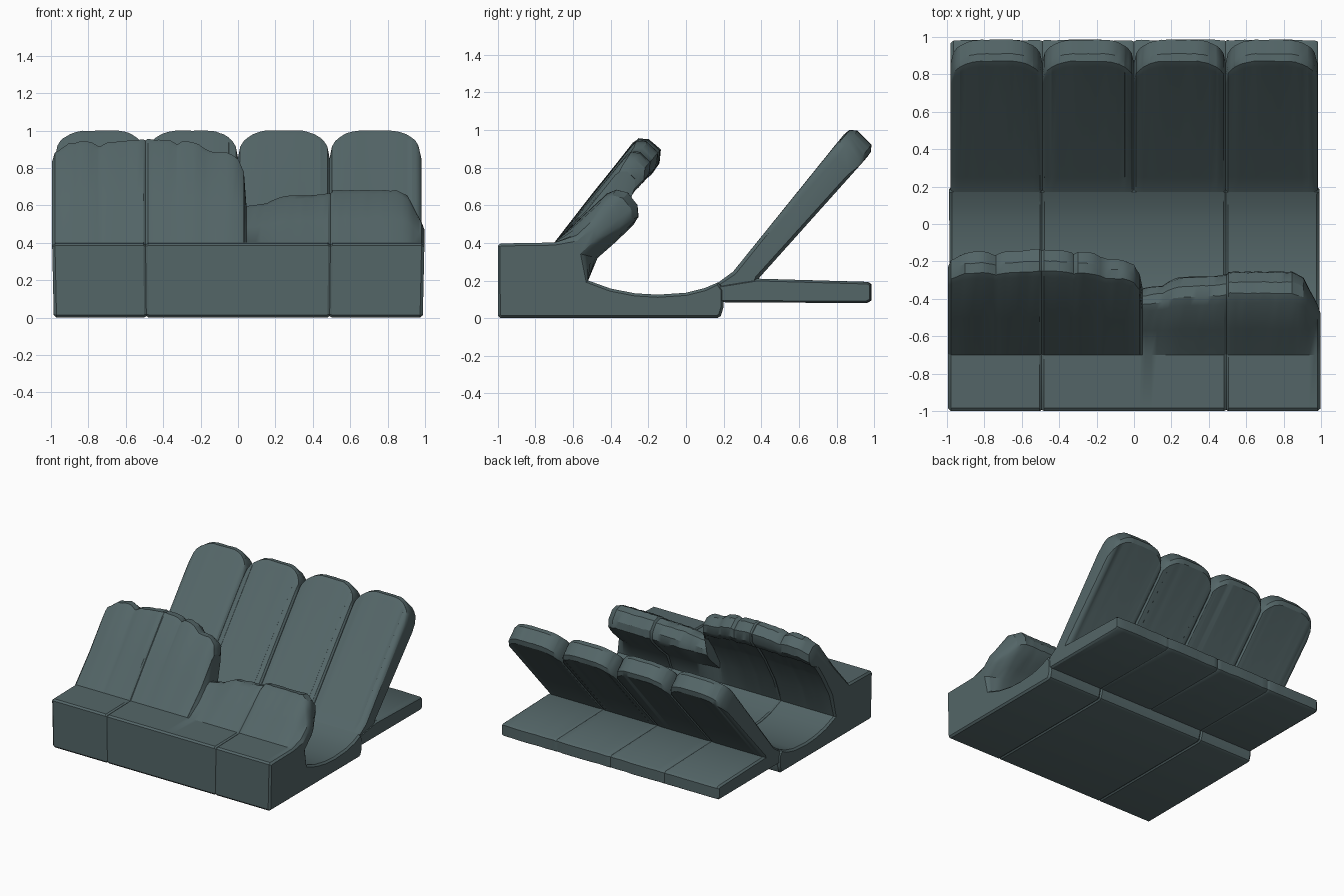
import bpy, bmesh, math, random

if "Cube" in bpy.data.objects:
    bpy.data.objects.remove(bpy.data.objects["Cube"])
random.seed(4)

stone = bpy.data.materials.new("slate grey stone")
stone.diffuse_color = (0.088, 0.132, 0.137, 1)
stone.use_nodes = True
stone.node_tree.nodes["Principled BSDF"].inputs["Base Color"].default_value = stone.diffuse_color


def inset(pts, d):
    """Move a closed 2D section inwards by d."""
    n = len(pts)
    area = sum(pts[i][0] * pts[(i + 1) % n][1] - pts[(i + 1) % n][0] * pts[i][1] for i in range(n))
    s = 1 if area > 0 else -1
    out = []
    for i in range(n):
        (ay, az), (by, bz), (cy, cz) = pts[i - 1], pts[i], pts[(i + 1) % n]
        l1 = math.hypot(by - ay, bz - az) or 1
        l2 = math.hypot(cy - by, cz - bz) or 1
        ny = -(bz - az) / l1 - (cz - bz) / l2
        nz = (by - ay) / l1 + (cy - by) / l2
        l = math.hypot(ny, nz) or 1
        out.append((by + s * d * ny / l, bz + s * d * nz / l))
    return out


def loft(name, stations, flare=0.0, jitter=0.0):
    """Skin a list of (x, [(y, z)...]) sections and cap both ends."""
    bm = bmesh.new()
    rings = []
    for x, pts in stations:
        ring = []
        for y, z in pts:
            fx = x * (1 + flare * min(z / 0.4, 1))
            j = [random.uniform(-jitter, jitter) if z > 0.42 else 0 for _ in range(2)]
            ring.append(bm.verts.new((fx, y + j[0], max(z + j[1], 0))))
        rings.append(ring)
    n = len(rings[0])
    for a, b in zip(rings, rings[1:]):
        for i in range(n):
            k = (i + 1) % n
            bm.faces.new((a[i], a[k], b[k], b[i]))
    bm.faces.new(rings[0])
    bm.faces.new(rings[-1])
    bmesh.ops.recalc_face_normals(bm, faces=bm.faces)
    me = bpy.data.meshes.new(name)
    bm.to_mesh(me)
    bm.free()
    me.materials.append(stone)
    ob = bpy.data.objects.new(name, me)
    bpy.context.collection.objects.link(ob)
    bpy.ops.object.select_all(action='DESELECT')
    ob.select_set(True)
    bpy.context.view_layer.objects.active = ob
    bpy.ops.object.shade_smooth_by_angle(angle=math.radians(32))
    return ob


def lerp_table(table, x):
    for (x0, v0), (x1, v1) in zip(table, table[1:]):
        if x <= x1:
            return v0 + (v1 - v0) * max(0, (x - x0) / (x1 - x0))
    return table[-1][1]


def x_stations(x0, x1, seams, step, extra=()):
    xs = {round(x0 + (x1 - x0) * i / round((x1 - x0) / step), 4) for i in range(round((x1 - x0) / step) + 1)}
    xs = {x for x in xs if all(abs(x - s) > 0.018 for s in seams) or x in (x0, x1)}
    for s in seams:
        xs |= {s - 0.012, s, s + 0.012}
    return sorted(xs | {x0 + 0.015, x1 - 0.015} | set(extra))


# Front block, curved floor and broken leaning wall: one swept section
floor = [(-0.52, 0.2), (-0.4, 0.157), (-0.27, 0.132), (-0.15, 0.125), (0, 0.135), (0.1, 0.16),
         (0.17, 0.19), (0.2, 0.15), (0.2, 0.06), (0.185, 0.012), (0.165, 0), (-0.985, 0), (-1, 0.015),
         (-1, 0.385), (-0.985, 0.397), (-0.7, 0.402)]
tall = [(-0.5, 0.655), (-0.285, 0.925), (-0.255, 0.95), (-0.2, 0.945), (-0.14, 0.89), (-0.145, 0.82),
        (-0.18, 0.77), (-0.225, 0.745), (-0.32, 0.61), (-0.44, 0.4)]
low = [(-0.56, 0.53), (-0.42, 0.66), (-0.37, 0.68), (-0.31, 0.665), (-0.26, 0.6), (-0.255, 0.54),
       (-0.28, 0.5), (-0.32, 0.46), (-0.39, 0.39), (-0.47, 0.32)]
tall_top = [(-1, 0.82), (-0.97, 0.88), (-0.9, 0.93), (-0.8, 0.945), (-0.73, 0.915), (-0.7, 0.935),
            (-0.5, 0.955), (-0.34, 0.945), (-0.32, 0.925), (-0.29, 0.945), (-0.2, 0.925), (-0.16, 0.89),
            (-0.05, 0.88), (0, 0.85), (0.03, 0.78)]
low_top = [(0.04, 0.595), (0.15, 0.61), (0.23, 0.65), (0.47, 0.66), (0.5, 0.68), (0.84, 0.68),
           (0.9, 0.65), (0.94, 0.57), (0.99, 0.48)]
X0, X1 = -0.985, 0.988
seams = [-0.49, 0.49]
body = []
for x in x_stations(X0, X1, seams, 0.03, (0.015, 0.03, 0.045, -0.73, -0.32)):
    shape, table, top = (tall, tall_top, 0.95) if x < 0.038 else (low, low_top, 0.68)
    k = (lerp_table(table, x) - 0.35) / (top - 0.35)
    wall = [(-0.6 + (y + 0.6) * k, 0.35 + (z - 0.35) * k) for y, z in shape]
    d = 0.014 if x in (X0, X1) else 0.009 if x in seams else 0
    body.append((x, inset(floor + wall, d) if d else floor + wall))
loft("block_floor_and_broken_wall", body, 0.009, 0.003)

# Rear ground slab
slab = [(0.15, 0.085), (0.96, 0.08), (0.985, 0.095), (0.985, 0.18), (0.965, 0.193), (0.38, 0.21), (0.15, 0.17)]
seams4 = [-0.49, 0.0, 0.49]
stations = []
for x in x_stations(-0.98, 0.985, seams4, 0.08):
    d = 0.012 if abs(x) > 0.975 else 0.006 if x in seams4 else 0
    w = random.uniform(-0.006, 0.002)
    sec = [(y + (w if y > 0.9 else 0), z) for y, z in slab]
    stations.append((x, inset(sec, d) if d else sec))
loft("rear_slab", stations)

# Four leaning rear planks with rounded heads, swept across x
plank = [(0.2, 0.12), (0.165, 0.185), (0.25, 0.247), (0.84, 0.975), (0.87, 1.0), (0.91, 0.995),
         (0.985, 0.92), (0.98, 0.88), (0.385, 0.21), (0.35, 0.12)]
stations = []
edges = [-0.98, -0.49, 0.0, 0.49, 0.98]
near = [s * q for s in (-1, 1) for q in (0.03, 0.05, 0.08, 0.12, 0.16)]
extra = [e + q for e in edges for q in near if abs(e + q) < 0.96]
for x in x_stations(-0.98, 0.98, seams4, 0.049, extra):
    dist = min(abs(x - e) for e in edges)
    u = max(0, 1 - dist / 0.17)
    drop = 0.13 * (1 - math.sqrt(max(0, 1 - u * u)))
    sec = [(y - drop * 0.82, z - drop) if z > 0.8 else (y, z) for y, z in plank]
    d = 0.018 if dist < 0.001 else 0.004 if dist < 0.02 else 0
    stations.append((x, inset(sec, d) if d else sec))
loft("leaning_rear_planks", stations, 0, 0.0015)
